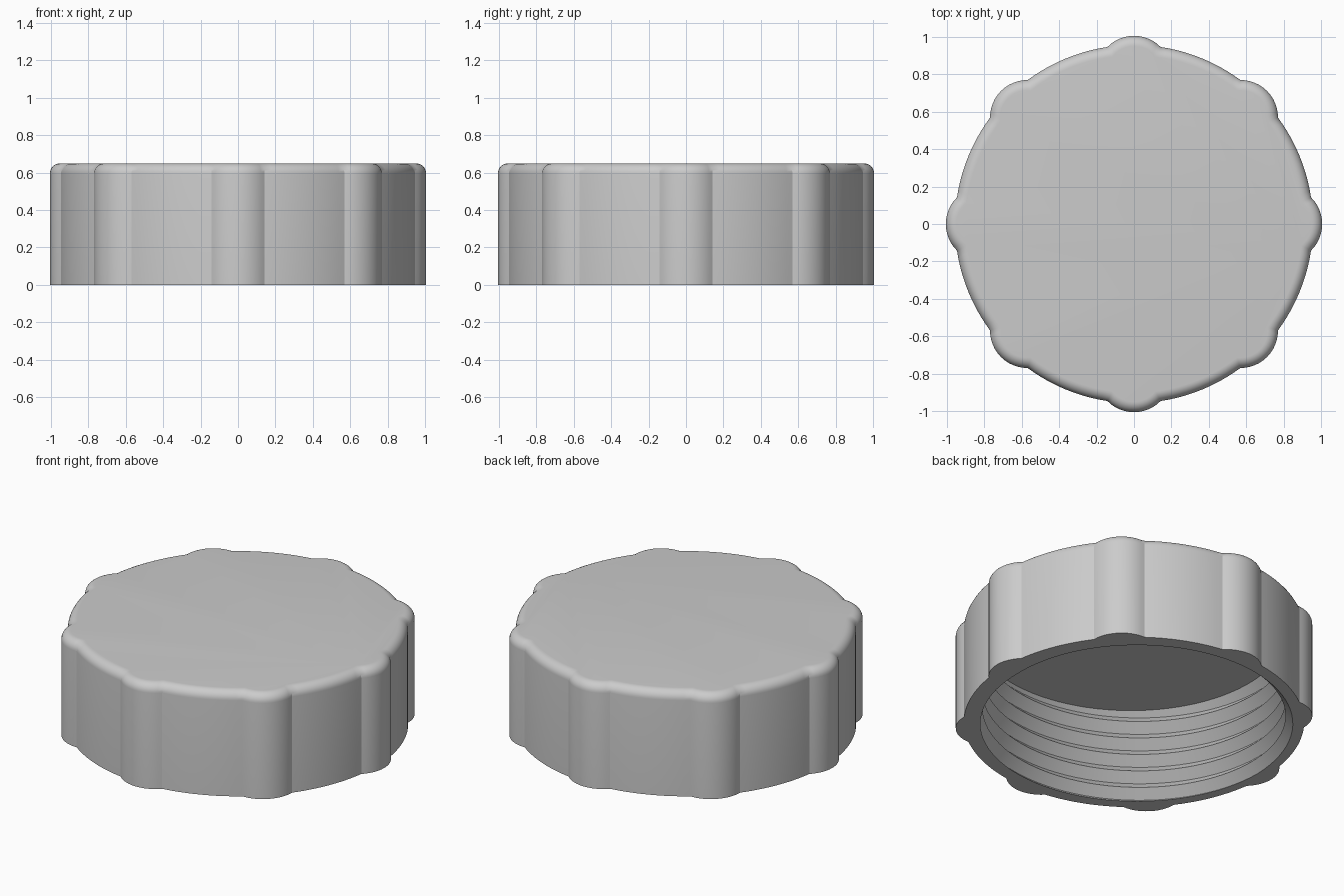
import bpy
import bmesh
from math import sin, cos, pi, tau, atan2, radians

if "Cube" in bpy.data.objects:
    bpy.data.objects.remove(bpy.data.objects["Cube"])

HEIGHT, FILLET = 0.65, 0.055
BODY_R, LOBE_R, LOBE_D = 0.957, 0.2, 0.806   # grip lobes sit on the body circle
CEILING, PITCH = 0.58, 0.107
ROOT_R, CREST_R = 0.905, 0.852
STEPS = 96                                    # thread segments per turn


def outline(inset):
    """Union of body circle and eight grip lobes, shrunk by inset."""
    body, lobe = BODY_R - inset, LOBE_R - inset
    x = (body ** 2 + LOBE_D ** 2 - lobe ** 2) / (2 * LOBE_D)
    y = (body ** 2 - x ** 2) ** 0.5
    lobe_a, body_a = atan2(y, x - LOBE_D), atan2(y, x)
    points = []
    for k in range(8):
        turn = k * tau / 8
        arc = []
        for i in range(12):
            a = lobe_a * (i / 6 - 1)
            arc.append((LOBE_D + lobe * cos(a), lobe * sin(a)))
        for i in range(12):
            a = body_a + (tau / 8 - 2 * body_a) * i / 12
            arc.append((body * cos(a), body * sin(a)))
        points += [(px * cos(turn) - py * sin(turn), px * sin(turn) + py * cos(turn))
                   for px, py in arc]
    return points


def ring(bm, inset, z):
    return [bm.verts.new((x, y, z)) for x, y in outline(inset)]


def boundary(bm, z):
    return [e for e in bm.edges if e.is_boundary
            and all(abs(v.co.z - z) < 1e-4 for v in e.verts)]


bm = bmesh.new()

# Threaded bore: one V-shaped helical strip, trimmed to the cap depth
turns = int(CEILING / PITCH) + 4
strip = []
for i in range(turns * STEPS):
    a = tau * i / STEPS
    z = PITCH * (i / STEPS - 2)
    strip.append([bm.verts.new((r * cos(a), r * sin(a), z + dz))
                  for r, dz in ((ROOT_R, -PITCH / 2), (CREST_R, 0))])
for i in range(len(strip) - STEPS - 1):
    (r0, c0), (r1, c1) = strip[i], strip[i + 1]
    u0, u1 = strip[i + STEPS][0], strip[i + STEPS + 1][0]
    bm.faces.new((r0, c0, c1, r1))
    bm.faces.new((c0, u0, u1, c1))
for z, way in ((0, -1), (CEILING, 1)):
    bmesh.ops.bisect_plane(bm, geom=bm.verts[:] + bm.edges[:] + bm.faces[:], dist=1e-5,
                           plane_co=(0, 0, z), plane_no=(0, 0, way), clear_outer=True)
bmesh.ops.delete(bm, geom=[v for v in bm.verts if not v.link_faces], context='VERTS')
bmesh.ops.remove_doubles(bm, verts=bm.verts[:], dist=1e-5)

# Inner ceiling
bmesh.ops.triangle_fill(bm, edges=boundary(bm, CEILING), use_beauty=True)

# Outer wall with rounded top edge
rings = [ring(bm, 0, 0)]
for i in range(9):
    a = i / 8 * pi / 2
    rings.append(ring(bm, FILLET * (1 - cos(a)), HEIGHT - FILLET * (1 - sin(a))))
for low, high in zip(rings, rings[1:]):
    for i in range(len(low)):
        j = (i + 1) % len(low)
        bm.faces.new((low[i], low[j], high[j], high[i]))
bm.faces.new(rings[-1])

# Flat bottom rim joins the wall and the bore
bmesh.ops.triangle_fill(bm, edges=boundary(bm, 0), use_beauty=True)
bmesh.ops.recalc_face_normals(bm, faces=bm.faces[:])

mesh = bpy.data.meshes.new("screw_cap")
bm.to_mesh(mesh)
bm.free()
cap = bpy.data.objects.new("screw_cap", mesh)
bpy.context.collection.objects.link(cap)

# Plain grey plastic
grey = bpy.data.materials.new("grey_plastic")
grey.use_nodes = True
colour = (0.6, 0.6, 0.6, 1)
grey.diffuse_color = colour
grey.node_tree.nodes["Principled BSDF"].inputs["Base Color"].default_value = colour
mesh.materials.append(grey)

bpy.context.view_layer.objects.active = cap
cap.select_set(True)
bpy.ops.object.shade_smooth_by_angle(angle=radians(30))
